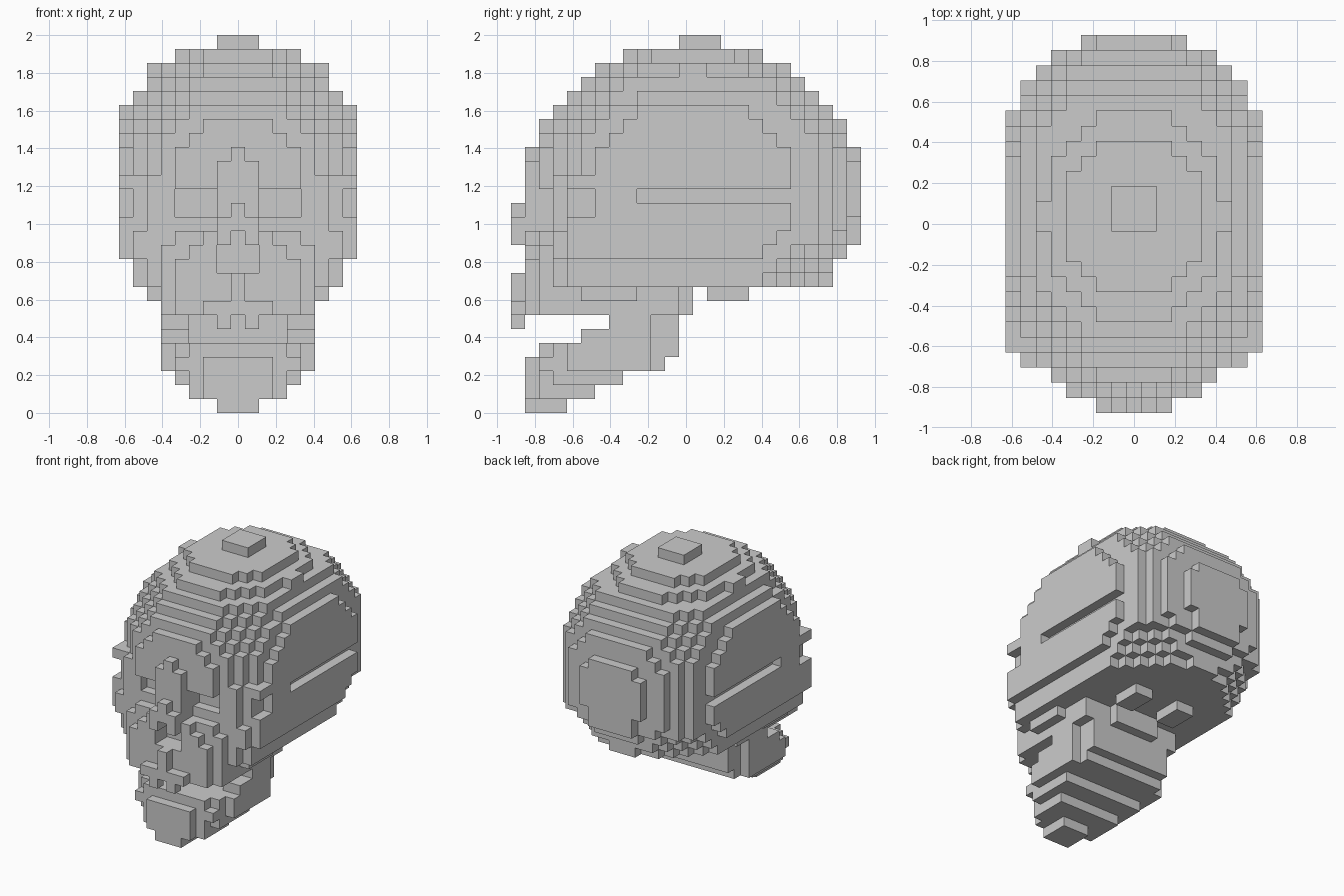
import bpy, bmesh, math
from mathutils import Vector

if "Cube" in bpy.data.objects:
    bpy.data.objects.remove(bpy.data.objects["Cube"])

V = 2 / 27                      # cube size: 17 x 25 x 27 cells
DIRS = [(1, 0, 0), (-1, 0, 0), (0, 1, 0), (0, -1, 0), (0, 0, 1), (0, 0, -1)]


def box(half, j0, j1, k0, k1, inner=0):
    """Mirrored block of cells: inner <= |i| <= half, j0..j1, k0..k1."""
    return {(i, j, k) for i in range(-half, half + 1) if abs(i) >= inner
            for j in range(j0, j1 + 1) for k in range(k0, k1 + 1)}


def plan(widths, j1, k0, k1):
    """Rounded-front slab; each (row, half width) lasts until the next, the last to j1."""
    cells = set()
    for n, (j, w) in enumerate(widths):
        end = widths[n + 1][0] - 1 if n + 1 < len(widths) else j1
        cells |= box(w, j, end, k0, k1)
    return cells


def width_limit(k):
    """Half width of the silhouette at each level."""
    for top, w in ((8, 6), (10, 7), (21, 8), (22, 7), (24, 6), (25, 4), (26, 1)):
        if k <= top:
            return w


# Cranium: voxel ellipsoid, boxier at the back, with flattened sides and base
cranium = set()
for k in range(9, 27):
    for j in range(1, 25):
        for i in range(-8, 9):
            x, y, z = i * V, (j - 12) * V, (k + .5) * V
            p = 2.5 if y > .037 and abs(i) < 8 and 11 < k < 24 else 2
            q = (abs(x) / .742) ** p + (abs(y - .037) / .885) ** p
            d = q ** (2 / p) + ((z - 1.18) / .797) ** 2
            if d <= 1 and abs(i) <= width_limit(k) and not (abs(i) == 7 and j > 21):
                cranium.add((i, j, k))
cranium -= box(8, 11, 11, 26, 26)
cranium |= box(1, 12, 14, 26, 26)
cranium |= box(2, 24, 24, 12, 18)
cranium -= box(8, 9, 19, 15, 15, 8)            # side groove
cranium |= box(3, 14, 16, 8, 8, 2)             # base condyles

# Face: forehead, brow bar, cheekbones and nose bridge
face = plan([(2, 4), (3, 5), (4, 6), (5, 7), (6, 8)], 8, 17, 18)
face |= plan([(2, 4), (3, 6), (4, 8)], 8, 16, 16)
face |= plan([(2, 4), (3, 6), (4, 7), (6, 8)], 8, 14, 15)
face |= plan([(2, 4), (3, 6), (4, 8)], 8, 13, 13)
face |= plan([(1, 2), (2, 4), (3, 7), (4, 8)], 8, 12, 12)
face |= plan([(1, 3), (2, 5), (3, 7), (4, 8)], 8, 11, 11)
face |= plan([(1, 4), (2, 5), (3, 6), (4, 7)], 8, 9, 10)
face |= box(2, 2, 5, 19, 20)
bridge = box(1, 1, 3, 13, 17) | box(0, 1, 3, 18, 18)
bridge |= box(0, 0, 1, 13, 14) | box(1, 0, 1, 12, 13, 1)
sockets = box(4, 0, 3, 14, 15, 2) | box(4, 0, 2, 13, 13, 2)
nose_hole = box(1, 0, 2, 10, 11) | box(0, 0, 2, 12, 12)
forehead_trim = box(8, 1, 1, 13, 18, 1)

# Upper jaw with nasal spine and teeth
upper_jaw = plan([(1, 4), (2, 5), (12, 2)], 12, 7, 7)
upper_jaw |= plan([(1, 4), (2, 5), (5, 6), (9, 5), (12, 2)], 12, 8, 8)
upper_jaw |= box(0, 0, 0, 8, 9) | box(2, 0, 0, 7, 7) | box(1, 0, 0, 6, 6, 1)

# Lower jaw: stepped chin rising into the rear jaw block
lower_jaw = box(1, 1, 3, 0, 0)
lower_jaw |= plan([(1, 2), (2, 3)], 5, 1, 1)
lower_jaw |= plan([(1, 2), (2, 3), (3, 4)], 7, 2, 2)
lower_jaw |= plan([(1, 2), (2, 4), (4, 5)], 10, 3, 3)
lower_jaw |= plan([(2, 3), (3, 4), (4, 5)], 11, 4, 4)
lower_jaw |= box(5, 5, 11, 5, 5) | box(5, 7, 11, 6, 6)
lower_jaw -= box(5, 10, 11, 3, 8, 5)
lower_jaw -= box(3, 5, 7, 5, 6)

carve = sockets | nose_hole | forehead_trim
cranium -= carve
face = (face - carve) | bridge
parts = {"cranium": cranium, "face_bones": face - cranium,
         "upper_jaw": upper_jaw - face - cranium,
         "lower_jaw": lower_jaw - upper_jaw}
solid = set().union(*parts.values())


def make_part(name, cells):
    """Mesh only the outside cube faces, then merge flat regions."""
    bm = bmesh.new()
    verts = {}

    def vert(p):
        key = tuple(round(c * 2) for c in p)
        if key not in verts:
            verts[key] = bm.verts.new((p[0] * V, p[1] * V, p[2] * V))
        return verts[key]

    for c in sorted(cells):
        centre = Vector((c[0], c[1] - 12, c[2] + .5))
        for d in DIRS:
            if (c[0] + d[0], c[1] + d[1], c[2] + d[2]) in solid:
                continue
            n = Vector(d)
            u = Vector((d[1], d[2], d[0]))
            w = n.cross(u)
            bm.faces.new([vert(centre + (n + u * a + w * b) * .5)
                          for a, b in ((-1, -1), (1, -1), (1, 1), (-1, 1))])
    bmesh.ops.dissolve_limit(bm, angle_limit=math.radians(1),
                             verts=bm.verts[:], edges=bm.edges[:])
    mesh = bpy.data.meshes.new(name)
    bm.to_mesh(mesh)
    bm.free()
    bpy.context.collection.objects.link(bpy.data.objects.new(name, mesh))


for name, cells in parts.items():
    make_part(name, cells)
